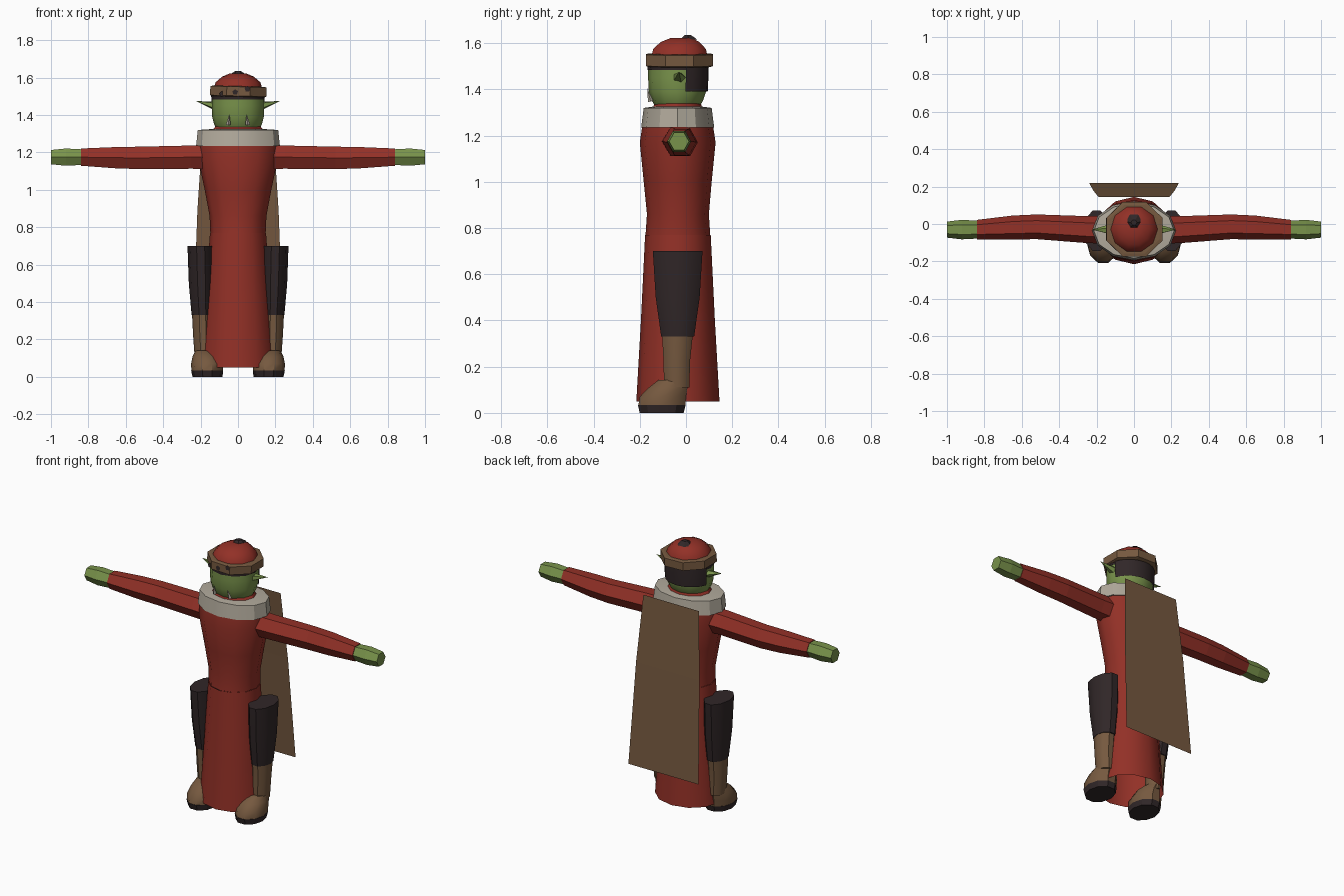
import bpy, bmesh, math
from mathutils import Vector, Matrix

if "Cube" in bpy.data.objects:
    bpy.data.objects.remove(bpy.data.objects["Cube"])


def material(name, *rgb):
    m = bpy.data.materials.new(name)
    m.use_nodes = True
    m.diffuse_color = (*rgb, 1)
    m.node_tree.nodes["Principled BSDF"].inputs["Base Color"].default_value = (*rgb, 1)
    return m


RED = material("red cloth", .29, .03, .02)
GREEN = material("green skin", .19, .29, .07)
BROWN = material("brown leather", .18, .10, .05)
DARK = material("dark charcoal", .03, .02, .021)
CREAM = material("cream fur", .44, .40, .33)


def finish(name, bm, mat, smooth=None):
    bmesh.ops.recalc_face_normals(bm, faces=bm.faces[:])
    mesh = bpy.data.meshes.new(name)
    bm.to_mesh(mesh)
    bm.free()
    mesh.materials.append(mat)
    ob = bpy.data.objects.new(name, mesh)
    bpy.context.collection.objects.link(ob)
    if smooth:
        bpy.ops.object.select_all(action="DESELECT")
        ob.select_set(True)
        bpy.context.view_layer.objects.active = ob
        bpy.ops.object.shade_smooth_by_angle(angle=math.radians(smooth))
    return ob


def loft(name, mat, rings, sides=12, phase=0, caps=True, smooth=None,
         turn=None, keep=None):
    """Skin elliptical rings given as (height, centre x, centre y, radius x, radius y)."""
    bm = bmesh.new()
    loops = []
    for z, cx, cy, rx, ry in rings:
        angles = [math.tau * (i + phase) / sides for i in range(sides)]
        loops.append([bm.verts.new((cx + rx * math.cos(a), cy + ry * math.sin(a), z))
                      for a in angles])
    for a, b in zip(loops, loops[1:]):
        for i in range(sides):
            j = (i + 1) % sides
            bm.faces.new((a[i], a[j], b[j], b[i]))
    if caps:
        bm.faces.new(loops[0])
        bm.faces.new(loops[-1])
    if keep:
        drop = [f for f in bm.faces if not keep(f.calc_center_median())]
        bmesh.ops.delete(bm, geom=drop, context="FACES")
    if turn:
        bm.transform(turn)
    return finish(name, bm, mat, smooth)


def poly(name, mat, points, faces):
    bm = bmesh.new()
    verts = [bm.verts.new(p) for p in points]
    for f in faces:
        bm.faces.new([verts[i] for i in f])
    return finish(name, bm, mat)


def spike(name, mat, centre, tip, ry, rz, sides=4):
    """Pointed cone with an oval base lying across its direction."""
    centre, tip = Vector(centre), Vector(tip)
    d = tip - centre
    across = Vector((0, 1, 0)) if abs(d.x) > abs(d.z) else Vector((1, 0, 0))
    up = d.normalized().cross(across)
    base = [centre + across * ry * math.cos(math.tau * i / sides)
            + up * rz * math.sin(math.tau * i / sides) for i in range(sides)]
    return poly(name, mat, base + [tip],
                [list(range(sides))] + [(i, (i + 1) % sides, sides) for i in range(sides)])


# Robe: flared open skirt and fitted torso
loft("robe_skirt", RED, [(.05, 0, -.035, .2, .18), (.4, 0, -.035, .175, .16),
                         (.77, 0, -.035, .15, .142)], caps=False, smooth=40)
loft("robe_torso", RED, [(.77, 0, -.035, .148, .14), (.86, 0, -.035, .152, .134),
                         (1.0, 0, -.036, .178, .147), (1.17, 0, -.036, .214, .164),
                         (1.25, 0, -.036, .215, .152)], smooth=40)

# Fur collar and the red neck band inside it
loft("collar", CREAM, [(1.235, 0, -.036, .224, .158), (1.32, 0, -.036, .215, .147),
                       (1.325, 0, -.036, .14, .11)], smooth=30)
loft("neck_band", RED, [(1.3, 0, -.036, .15, .115), (1.34, 0, -.036, .12, .1)], smooth=30)

# Head, hair and hat
loft("head", GREEN, [(1.325, 0, -.037, .112, .095), (1.35, 0, -.037, .128, .11),
                     (1.39, 0, -.037, .138, .124), (1.45, 0, -.037, .141, .127),
                     (1.52, 0, -.037, .138, .127)], smooth=40)
loft("hair_back", DARK, [(1.39, 0, -.035, .142, .129), (1.45, 0, -.035, .146, .132),
                         (1.52, 0, -.035, .145, .132)], sides=24, smooth=40,
     keep=lambda c: c.y > -.01)
loft("hair_fringe", DARK, [(1.483, 0, -.036, .142, .13), (1.51, 0, -.036, .144, .132)],
     smooth=40)
tilt = Matrix.Rotation(math.radians(1.5), 4, "Y")
loft("hat_band", BROWN, [(1.498, 0, -.028, .15, .14), (1.503, 0, -.028, .163, .157),
                         (1.552, 0, -.028, .163, .157), (1.555, 0, -.028, .145, .14)],
     sides=8, phase=.5, turn=Matrix.Translation((-.038, 0, 0)) @ tilt)
loft("hat_crown", RED, [(1.54, 0, -.028, .13, .128), (1.575, 0, -.028, .12, .12),
                        (1.605, 0, -.026, .085, .088), (1.622, 0, -.02, .045, .05)],
     sides=10, smooth=50)
loft("hat_button", DARK, [(1.615, 0, .012, .044, .044), (1.635, 0, .008, .016, .016)], sides=6)

# Dark nicks along the front of the hat band
for x, z in ((-.085, 1.512), (-.015, 1.522), (.05, 1.54)):
    bm = bmesh.new()
    bmesh.ops.create_circle(bm, cap_ends=True, segments=5, radius=.016)
    bm.transform(Matrix.Translation((x, -.174 + max(0, abs(x) - .06) * .9, z))
                 @ Matrix.Rotation(math.radians(90), 4, "X"))
    finish("band_nick", bm, DARK)

along_x = Matrix.Rotation(math.radians(90), 4, "Y")
for side, s in (("left", 1), ("right", -1)):
    # Ears and tusks
    spike(side + "_ear", GREEN, (s * .125, -.03, 1.45), (s * .225, -.03, 1.475), .03, .023, 5)
    spike(side + "_tusk", CREAM, (s * .052, -.153, 1.348), (s * .046, -.168, 1.405), .013, .012)

    # Arms: rings run outwards, radii are height then depth
    turn = Matrix.Translation((0, 0, 1.175)) @ along_x
    if s < 0:
        turn = Matrix.Scale(-1, 4, (1, 0, 0)) @ turn
    k = 1 / math.cos(math.pi / 6)
    loft(side + "_upper_arm", RED, [(.15, 0, -.03, .063 * k, .075),
                                    (.25, 0, -.03, .062 * k, .072),
                                    (.52, .004, -.015, .06 * k, .066)],
         sides=6, phase=.5, turn=turn)
    loft(side + "_forearm", RED, [(.52, .004, -.015, .06 * k, .066),
                                  (.65, .003, -.019, .057 * k, .064),
                                  (.84, 0, -.03, .046 * k, .052)],
         sides=6, phase=.5, turn=turn)
    loft(side + "_hand", GREEN, [(.84, 0, -.03, .042 * k, .048),
                                 (.92, 0, -.03, .046 * k, .052),
                                 (1.0, 0, -.03, .038 * k, .043)],
         sides=6, phase=.5, turn=turn)

    # Baggy leggings, boots and soles
    loft(side + "_legging", DARK, [(.33, s * .19, -.036, .058, .075),
                                   (.5, s * .195, -.036, .068, .1),
                                   (.7, s * .2, -.036, .07, .113)], sides=10, smooth=40)
    loft(side + "_boot_shaft", BROWN, [(.11, s * .182, -.04, .05, .058),
                                       (.22, s * .188, -.04, .052, .06),
                                       (.34, s * .19, -.037, .056, .07)], sides=10, smooth=40)
    loft(side + "_boot_foot", BROWN, [(.03, s * .165, -.105, .084, .107),
                                      (.07, s * .165, -.1, .086, .105),
                                      (.11, s * .168, -.077, .075, .088),
                                      (.142, s * .176, -.055, .05, .068)], sides=10, smooth=40)
    loft(side + "_sole", DARK, [(0, s * .163, -.105, .08, .1),
                                (.035, s * .165, -.105, .086, .109)], sides=10, smooth=30)

# Flat cape hanging behind
rows = ((1.3, .19, .145), (.89, .217, .178), (.27, .24, .22))
poly("cape", BROWN, [(s * x, y, z) for z, x, y in rows for s in (-1, 1)],
     [(0, 1, 3, 2), (2, 3, 5, 4)])
